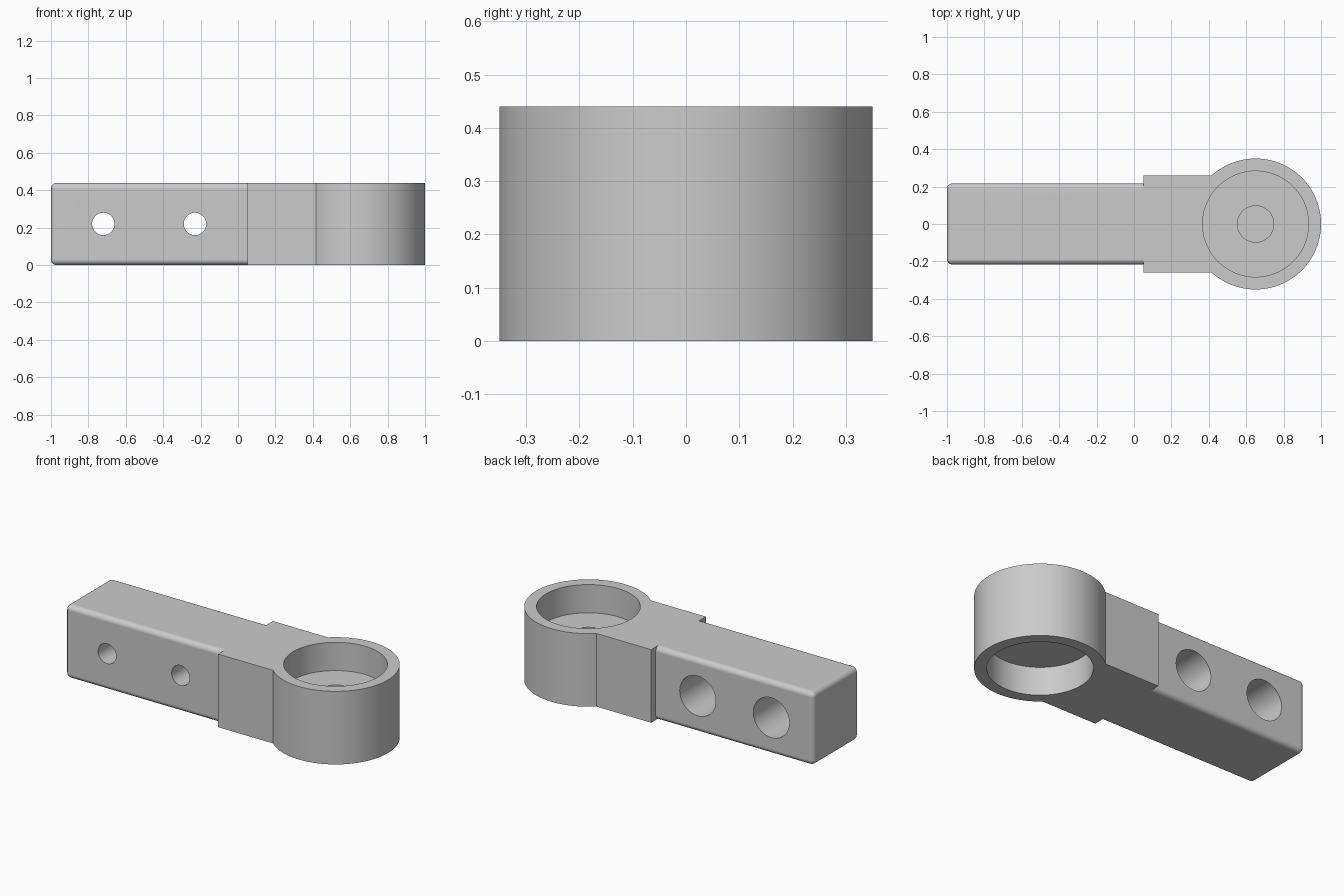
import bpy, bmesh, math
from mathutils import Matrix, Vector

cube = bpy.data.objects.get("Cube")
if cube:
    bpy.data.objects.remove(cube, do_unlink=True)

HEIGHT = 0.44
RING_X = 0.65

grey = bpy.data.materials.new("light grey")
grey.use_nodes = True
grey.diffuse_color = (0.6, 0.6, 0.6, 1)
grey.node_tree.nodes["Principled BSDF"].inputs["Base Color"].default_value = (0.6, 0.6, 0.6, 1)


def make(name, bm):
    mesh = bpy.data.meshes.new(name)
    bm.to_mesh(mesh)
    bm.free()
    mesh.materials.append(grey)
    obj = bpy.data.objects.new(name, mesh)
    bpy.context.collection.objects.link(obj)
    return obj


def box(name, x0, x1, half_y, bevel=0):
    bm = bmesh.new()
    bmesh.ops.create_cube(bm, size=1)
    bmesh.ops.scale(bm, vec=(x1 - x0, 2 * half_y, HEIGHT), verts=bm.verts)
    bmesh.ops.translate(bm, vec=((x0 + x1) / 2, 0, HEIGHT / 2), verts=bm.verts)
    if bevel:
        bmesh.ops.bevel(bm, geom=bm.edges[:], offset=bevel, segments=6,
                        profile=0.5, affect='EDGES')
    return make(name, bm)


def cylinder(name, start, end, radius, sides=96):
    a, b = Vector(start), Vector(end)
    turn = (b - a).to_track_quat('Z', 'Y').to_matrix().to_4x4()
    bm = bmesh.new()
    bmesh.ops.create_cone(bm, cap_ends=True, segments=sides, radius1=radius, radius2=radius,
                          depth=(b - a).length, matrix=Matrix.Translation((a + b) / 2) @ turn)
    return make(name, bm)


def combine(target, tool, operation):
    tool.hide_render = True
    mod = target.modifiers.new("join", 'BOOLEAN')
    mod.operation = operation
    mod.solver = 'EXACT'
    mod.object = tool
    bpy.context.view_layer.objects.active = target
    bpy.ops.object.modifier_apply(modifier=mod.name)
    bpy.data.objects.remove(tool, do_unlink=True)


# Ring body, shoulder block and rounded bar
arm = cylinder("socket_arm", (RING_X, 0, 0), (RING_X, 0, HEIGHT), 0.35, 128)
combine(arm, box("shoulder", 0.05, RING_X, 0.26), 'UNION')
combine(arm, box("bar", -1, 0.2, 0.217, 0.03), 'UNION')

# Recesses above and below a thin web, with a shallow centre hole on top
for name, z0, z1, r in (("top_recess", 0.27, 0.6, 0.283),
                        ("bottom_recess", -0.2, 0.17, 0.283),
                        ("centre_hole", 0.22, 0.4, 0.097)):
    combine(arm, cylinder(name, (RING_X, 0, z0), (RING_X, 0, z1), r), 'DIFFERENCE')

# Counterbored bolt holes through the bar
for x in (-0.72, -0.23):
    z = HEIGHT / 2
    combine(arm, cylinder("counterbore", (x, -0.05, z), (x, 0.4, z), 0.12, 64), 'DIFFERENCE')
    combine(arm, cylinder("bolt_hole", (x, -0.4, z), (x, 0.1, z), 0.06, 48), 'DIFFERENCE')

# Smooth curved faces, keep flat faces flat
bpy.ops.object.select_all(action='DESELECT')
arm.select_set(True)
bpy.context.view_layer.objects.active = arm
bpy.ops.object.shade_smooth_by_angle(angle=math.radians(30))
weighted = arm.modifiers.new("flat_normals", 'WEIGHTED_NORMAL')
weighted.keep_sharp = True
